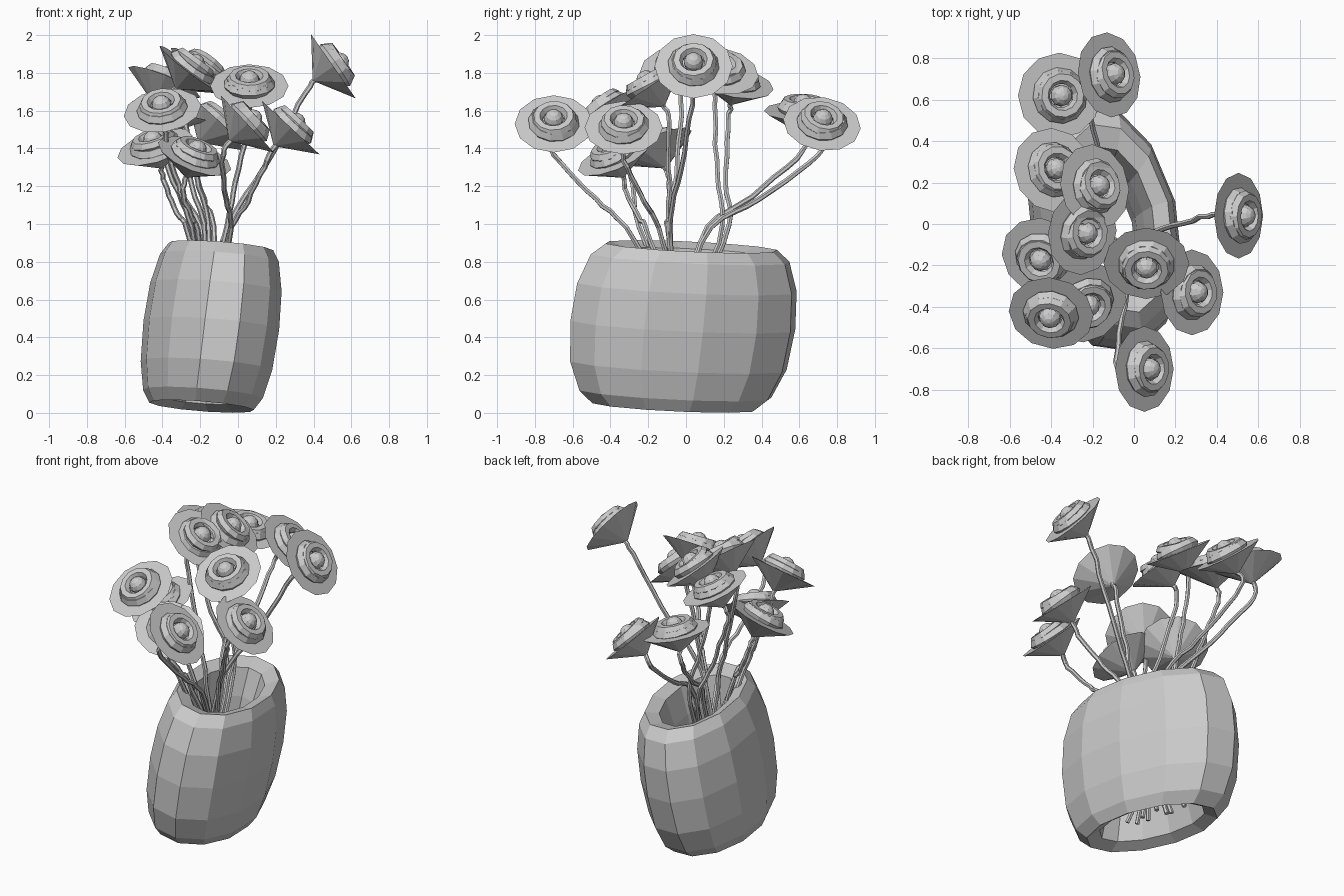
import bpy, bmesh, math, random
from mathutils import Vector, Matrix

random.seed(4)
if "Cube" in bpy.data.objects:
    bpy.data.objects.remove(bpy.data.objects["Cube"], do_unlink=True)

# One plain clay grey for everything
clay = bpy.data.materials.new("clay_grey")
clay.use_nodes = True
colour = (0.6, 0.6, 0.6, 1)
clay.diffuse_color = colour
clay.node_tree.nodes["Principled BSDF"].inputs["Base Color"].default_value = colour


def to_mesh(name, bm):
    bmesh.ops.recalc_face_normals(bm, faces=bm.faces)
    mesh = bpy.data.meshes.new(name)
    bm.to_mesh(mesh)
    bm.free()
    mesh.materials.append(clay)
    return mesh


def place(name, mesh, matrix=Matrix()):
    obj = bpy.data.objects.new(name, mesh)
    bpy.context.collection.objects.link(obj)
    obj.matrix_world = matrix
    return obj


def bridge_rings(bm, rings, closed):
    """Join neighbouring rings of vertices with quads."""
    count = len(rings[0])
    for i in range(len(rings) if closed else len(rings) - 1):
        a, b = rings[i], rings[(i + 1) % len(rings)]
        for k in range(count):
            n = (k + 1) % count
            bm.faces.new((a[k], a[n], b[n], b[k]))


# Leaning oval vase, a closed wall with open top and bottom: (half x, half y, height)
def make_vase(sides=12):
    profile = [(.267, .447, .035), (.305, .525, .1), (.333, .592, .25), (.343, .615, .465),
               (.332, .6, .665), (.3, .543, .82), (.266, .468, .88),
               (.19, .36, .85), (.165, .32, .68), (.155, .305, .46),
               (.165, .32, .24), (.2, .365, .07)]
    turn = math.radians(12.6)
    bm = bmesh.new()
    rings = []
    for rx, ry, z in profile:
        ring = []
        for k in range(sides):
            a = math.tau * k / sides + math.radians(3)
            u, v = rx * math.cos(a), ry * math.sin(a)
            x = u * math.cos(turn) - v * math.sin(turn)
            y = u * math.sin(turn) + v * math.cos(turn)
            ring.append(bm.verts.new((x - .197 + .12 * z, y - .067 + .108 * z,
                                      z - .1 * x - .062 * y)))
        rings.append(ring)
    bridge_rings(bm, rings, True)
    return to_mesh("vase", bm)


def make_ring(major, minor, sides=12, around=6):
    bm = bmesh.new()
    rings = []
    for i in range(sides):
        a = math.tau * i / sides
        ring = []
        for k in range(around):
            b = math.tau * k / around
            r = major + minor * math.cos(b)
            ring.append(bm.verts.new((r * math.cos(a), r * math.sin(a), minor * math.sin(b))))
        rings.append(ring)
    bridge_rings(bm, rings, True)
    return to_mesh("petal_ring", bm)


def make_cup(radius, depth):
    bm = bmesh.new()
    bmesh.ops.create_cone(bm, cap_ends=True, segments=12, radius1=.006, radius2=radius,
                          depth=depth, matrix=Matrix.Translation((0, 0, -depth / 2)))
    return to_mesh("flower_cup", bm)


def make_bud(radius):
    bm = bmesh.new()
    bmesh.ops.create_uvsphere(bm, u_segments=10, v_segments=7, radius=radius)
    return to_mesh("flower_bud", bm)


# Bent stem: a six-sided tube swept along a smooth path with a slight wobble
def make_stem(points, radius=.014, sides=6, steps=5):
    path = []
    padded = [points[0]] + points + [points[-1]]
    for i in range(1, len(padded) - 2):
        p, q, r, s = padded[i - 1:i + 3]
        for j in range(steps):
            t = j / steps
            path.append(.5 * (2 * q + (r - p) * t + (2 * p - 5 * q + 4 * r - s) * t ** 2
                              + (3 * q - p - 3 * r + s) * t ** 3))
    path.append(points[-1])
    for p in path[1:-1]:
        p.x += random.uniform(-.006, .006)
        p.y += random.uniform(-.006, .006)
    bm = bmesh.new()
    rings = []
    for i, p in enumerate(path):
        along = path[min(i + 1, len(path) - 1)] - path[max(i - 1, 0)]
        u = along.cross(Vector((0, 1, .1))).normalized()
        v = along.cross(u).normalized()
        angles = [math.tau * k / sides for k in range(sides)]
        rings.append([bm.verts.new(p + radius * (u * math.cos(a) + v * math.sin(a)))
                      for a in angles])
    bridge_rings(bm, rings, False)
    bm.faces.new(rings[0])
    bm.faces.new(rings[-1])
    return to_mesh("stem", bm)


place("vase", make_vase())

DEPTH = .13
cup = make_cup(.207, DEPTH)
outer_ring = make_ring(.1, .037)
inner_ring = make_ring(.09, .032)
bud = make_bud(.053)

# Flowers: disc centre, facing direction, stem position at the vase mouth
flowers = [
    ((-.36, .62, 1.6), (.25, 0, .96), (-.18, .07)),
    ((-.12, .72, 1.53), (.68, .12, .72), (-.12, .08)),
    ((-.39, .26, 1.75), (.38, .18, .9), (-.22, .2)),
    ((-.19, .18, 1.81), (.6, .15, .8), (-.15, .17)),
    ((-.25, -.04, 1.82), (.6, -.1, .8), (-.17, -.08)),
    ((-.44, -.16, 1.41), (-.28, -.4, .87), (-.25, -.09)),
    ((-.23, -.38, 1.36), (.35, -.38, .87), (-.2, -.18)),
    ((-.4, -.43, 1.6), (-.14, -.55, .82), (-.23, -.22)),
    ((.06, -.19, 1.73), (0, -.55, .82), (-.08, -.09)),
    ((.28, -.33, 1.51), (.68, 0, .73), (-.06, -.12)),
    ((.05, -.7, 1.53), (.73, 0, .68), (-.05, -.26)),
    ((.505, .04, 1.835), (.82, 0, .57), (-.08, -.09)),
]
vase_axis = Vector((-.16, -.02, 0))

for centre, facing, mouth in flowers:
    centre, facing = Vector(centre), Vector(facing).normalized()
    turn = Vector((0, 0, 1)).rotation_difference(facing).to_matrix().to_4x4()
    frame = Matrix.Translation(centre) @ turn
    place("flower_cup", cup, frame)
    for name, mesh, lift in (("outer_petals", outer_ring, .012), ("inner_petals", inner_ring, .037)):
        tilt = Matrix.Rotation(random.uniform(-.15, .15), 4, "X")
        spin = Matrix.Rotation(random.uniform(0, 1), 4, "Z")
        place(name, mesh, frame @ Matrix.Translation((0, 0, lift)) @ tilt @ spin)
    place("flower_bud", bud, frame @ Matrix.Translation((0, 0, .037)))

    # Stem runs from the cup tip, through the mouth, and crosses over to the base
    tip = centre - facing * (DEPTH - .02)
    neck = tip - facing * .07 - Vector((0, 0, .04))
    rim = Vector((*mouth, .9))
    middle = neck.lerp(rim, .5)
    foot = vase_axis + (vase_axis - Vector((*mouth, 0))) * .8
    foot.z = .1
    place("stem", make_stem([tip, neck, middle, rim, foot]))
